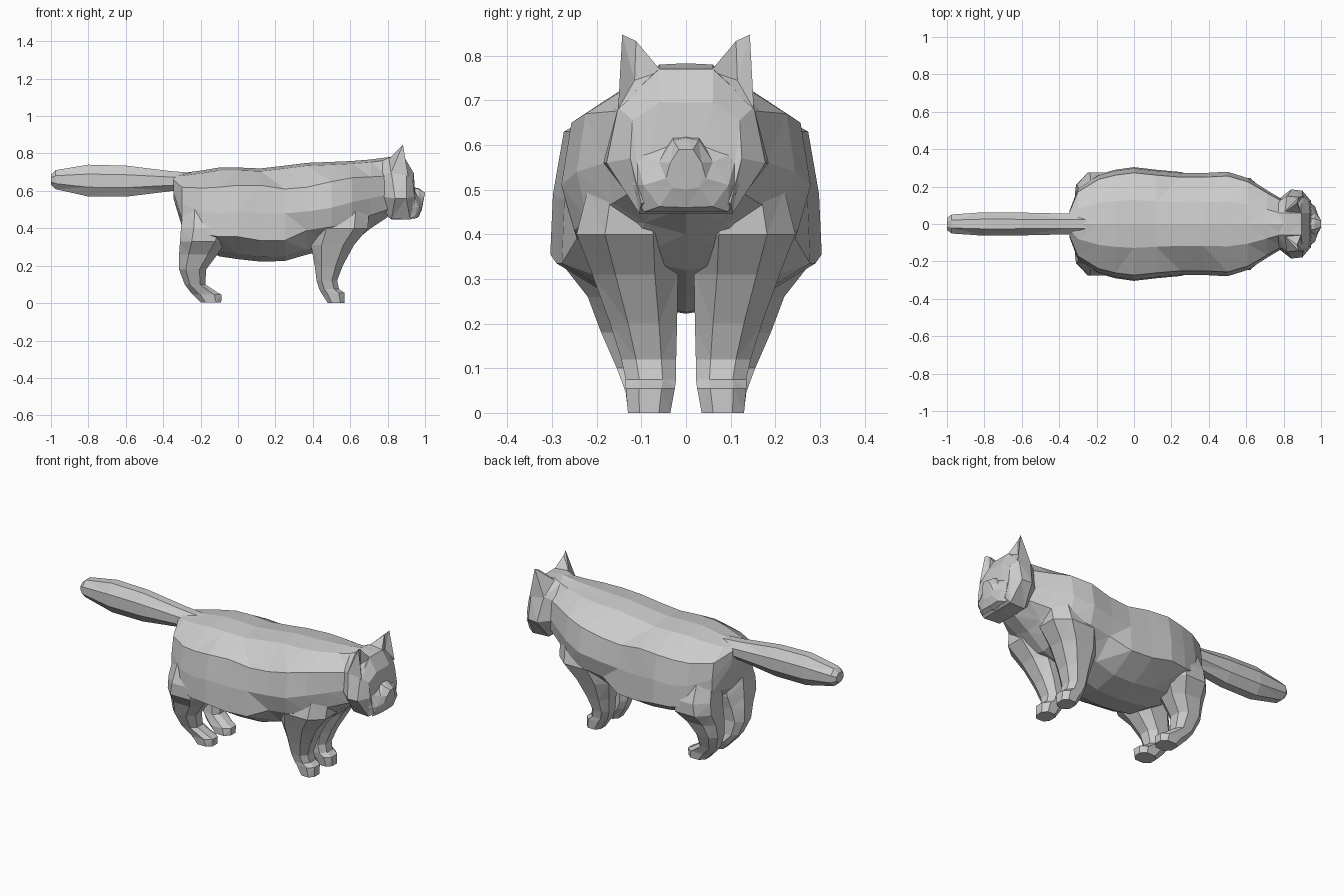
import bpy, bmesh, math
from mathutils import Vector

fur = bpy.data.materials.new("grey fur")
fur.diffuse_color = (0.6, 0.6, 0.6, 1)


def loft(name, rings, mirror=False):
    """Skin a list of closed rings, cap both ends; optionally add a mirrored copy."""
    bm = bmesh.new()
    loops = [[bm.verts.new(p) for p in r] for r in rings]
    n = len(loops[0])
    for a, b in zip(loops, loops[1:]):
        for i in range(n):
            j = (i + 1) % n
            bm.faces.new((a[i], a[j], b[j], b[i]))
    bm.faces.new(loops[0])
    bm.faces.new(loops[-1])
    return finish(name, bm, mirror)


def finish(name, bm, mirror=False):
    if mirror:
        geo = bmesh.ops.duplicate(bm, geom=bm.verts[:] + bm.edges[:] + bm.faces[:])["geom"]
        for v in geo:
            if isinstance(v, bmesh.types.BMVert):
                v.co.y *= -1
    bmesh.ops.triangulate(bm, faces=bm.faces[:], quad_method='SHORT_EDGE')
    bmesh.ops.recalc_face_normals(bm, faces=bm.faces[:])
    me = bpy.data.meshes.new(name)
    bm.to_mesh(me)
    bm.free()
    me.materials.append(fur)
    ob = bpy.data.objects.new(name, me)
    bpy.context.collection.objects.link(ob)
    return ob


def sym(half):
    """Close a half ring (top to bottom on +y) with its mirror image."""
    other = [(x, -y, z) for x, y, z in reversed(half) if y > 1e-6]
    return half + other


# Body: x, half width, back, shoulder line, flank, lower flank, belly heights
stations = [
    (-0.345, 0.07, 0.70, 0.66, 0.62, 0.59, 0.56),
    (-0.30, 0.19, 0.695, 0.62, 0.53, 0.45, 0.41),
    (-0.19, 0.265, 0.71, 0.615, 0.49, 0.37, 0.30),
    (-0.10, 0.29, 0.725, 0.62, 0.48, 0.355, 0.25),
    (0.00, 0.304, 0.725, 0.63, 0.49, 0.355, 0.235),
    (0.12, 0.29, 0.72, 0.63, 0.48, 0.335, 0.222),
    (0.25, 0.278, 0.735, 0.61, 0.48, 0.335, 0.225),
    (0.37, 0.278, 0.75, 0.62, 0.49, 0.39, 0.26),
    (0.50, 0.285, 0.755, 0.65, 0.51, 0.41, 0.29),
    (0.61, 0.25, 0.76, 0.67, 0.54, 0.43, 0.32),
    (0.71, 0.185, 0.768, 0.675, 0.56, 0.47, 0.40),
    (0.80, 0.13, 0.78, 0.68, 0.58, 0.50, 0.46),
]
loft("body", [sym([
    (x, 0, zt), (x, 0.42 * w, zt - 0.015), (x, 0.9 * w, zr), (x, 0.98 * w, zm),
    (x, w if x < 0.3 else 0.88 * w, zl), (x, 0.5 * w, zb + 0.025), (x, 0, zb)])
    for x, w, zt, zr, zm, zl, zb in stations])


# Legs: height, back x, front x, inner y, outer y of a chamfered ring
def leg(name, rows):
    rings = []
    for z, xb, xf, yi, yo in rows:
        cx, cy = 0.25 * (xf - xb), 0.27 * (yo - yi)
        rings.append([(xb + cx, yi, z), (xf - cx, yi, z), (xf, yi + cy, z), (xf, yo - cy, z),
                      (xf - cx, yo, z), (xb + cx, yo, z), (xb, yo - cy, z), (xb, yi + cy, z)])
    loft(name, rings, mirror=True)


leg("hind_legs", [
    (0.53, -0.29, -0.05, 0.05, 0.22), (0.40, -0.305, -0.03, 0.03, 0.275),
    (0.33, -0.31, -0.06, 0.03, 0.275), (0.26, -0.315, -0.11, 0.045, 0.22),
    (0.18, -0.315, -0.17, 0.055, 0.19), (0.10, -0.285, -0.175, 0.05, 0.155),
    (0.06, -0.255, -0.115, 0.04, 0.14), (0.045, -0.24, -0.088, 0.035, 0.135),
    (0.003, -0.20, -0.09, 0.035, 0.13)])
leg("front_legs", [
    (0.50, 0.42, 0.70, 0.02, 0.22), (0.40, 0.40, 0.695, 0.01, 0.245),
    (0.31, 0.39, 0.62, 0.018, 0.21), (0.20, 0.41, 0.56, 0.02, 0.17),
    (0.12, 0.42, 0.53, 0.022, 0.145), (0.075, 0.435, 0.54, 0.022, 0.135),
    (0.055, 0.445, 0.57, 0.025, 0.135), (0.0, 0.48, 0.57, 0.035, 0.13)])

# Tail: x, centre height, half height, half width
loft("tail", [[(x, w * math.cos(t), zc + h * math.sin(t))
               for t in [math.tau * (i + 0.5) / 8 for i in range(8)]]
              for x, zc, h, w in [
    (-1.0, 0.66, 0.03, 0.035), (-0.975, 0.66, 0.055, 0.055), (-0.80, 0.655, 0.092, 0.068),
    (-0.60, 0.652, 0.09, 0.066), (-0.36, 0.652, 0.058, 0.06), (-0.24, 0.65, 0.05, 0.06)]])

# Head: half rings from back of skull to face
loft("head", [sym(h) for h in [
    [(0.77, 0, 0.765), (0.77, 0.06, 0.76), (0.77, 0.12, 0.68), (0.77, 0.13, 0.57), (0.78, 0.08, 0.49), (0.78, 0, 0.485)],
    [(0.81, 0, 0.783), (0.81, 0.06, 0.78), (0.82, 0.148, 0.70), (0.84, 0.185, 0.56), (0.82, 0.10, 0.45), (0.82, 0, 0.448)],
    [(0.895, 0, 0.77), (0.895, 0.06, 0.77), (0.90, 0.152, 0.685), (0.90, 0.178, 0.56), (0.92, 0.105, 0.447), (0.92, 0, 0.447)],
    [(0.94, 0, 0.695), (0.94, 0.06, 0.695), (0.935, 0.12, 0.655), (0.945, 0.125, 0.57), (0.95, 0.10, 0.47), (0.955, 0, 0.46)],
]])

# Muzzle tapering to the nose
loft("muzzle", [sym(h) for h in [
    [(0.93, 0, 0.62), (0.93, 0.03, 0.62), (0.93, 0.115, 0.585), (0.93, 0.12, 0.51), (0.94, 0.095, 0.45), (0.94, 0, 0.45)],
    [(0.965, 0, 0.615), (0.965, 0.028, 0.61), (0.968, 0.06, 0.562), (0.968, 0.095, 0.51), (0.965, 0.06, 0.462), (0.965, 0, 0.46)],
    [(1.0, 0, 0.59), (1.0, 0.016, 0.59), (0.993, 0.035, 0.56), (0.985, 0.045, 0.525), (0.983, 0.03, 0.505), (0.983, 0, 0.50)],
]])

# Ears: four-sided spikes with a hollowed front
bm = bmesh.new()
base = [bm.verts.new(p) for p in [(0.80, 0.06, 0.765), (0.815, 0.15, 0.69), (0.91, 0.152, 0.68), (0.895, 0.055, 0.765)]]
tip = bm.verts.new((0.882, 0.143, 0.847))
side = bm.verts.new((0.872, 0.112, 0.833))
dip = bm.verts.new((0.875, 0.115, 0.745))
b0, b1, b2, b3 = base
for f in [(b0, b1, tip), (b0, tip, side), (b0, side, b3), (b1, b2, tip),
          (b2, dip, tip), (tip, dip, side), (side, dip, b3), (b2, b3, dip), (b0, b3, b2, b1)]:
    bm.faces.new(f)
finish("ears", bm, mirror=True)
